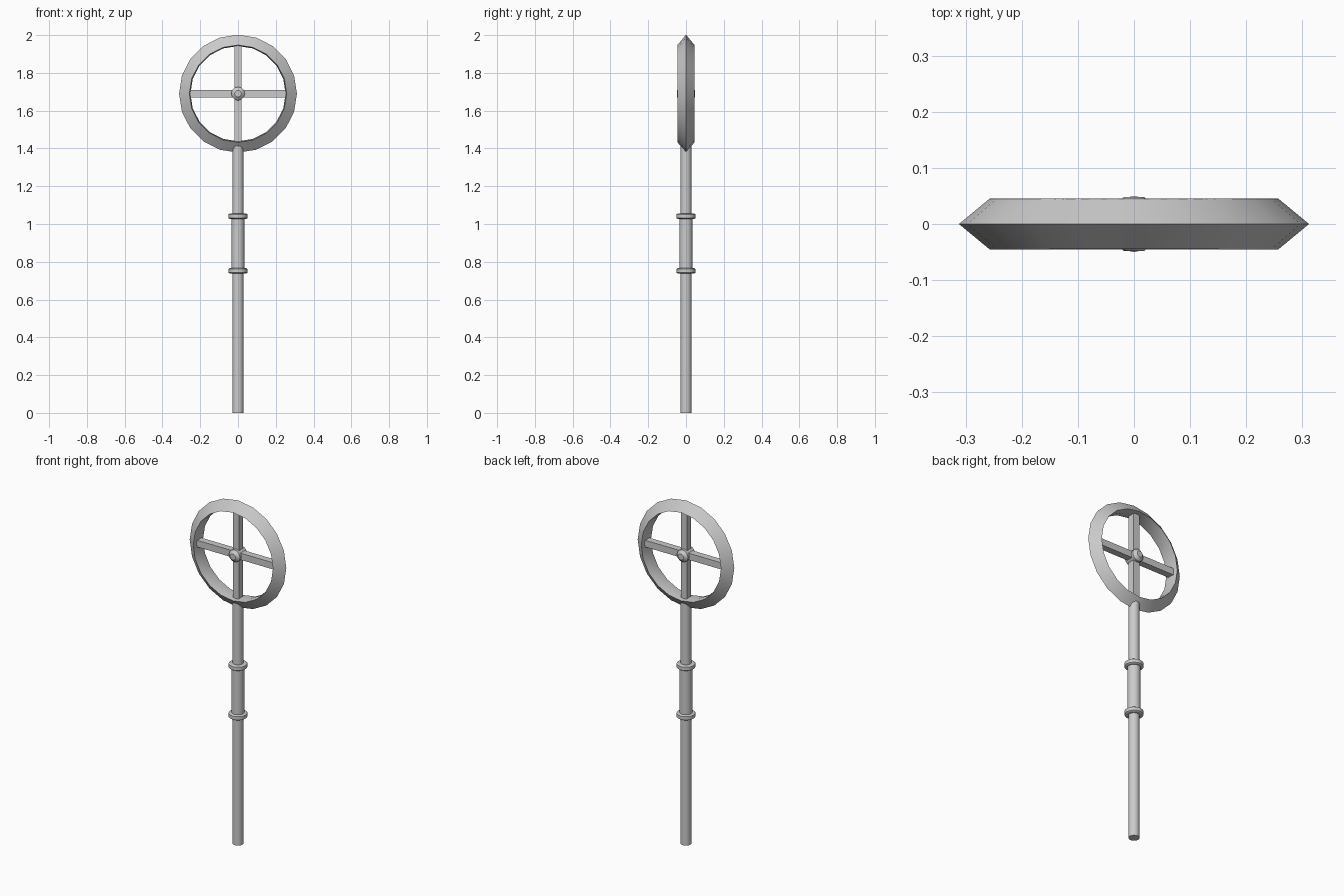
import bpy, math
from mathutils import Matrix

if "Cube" in bpy.data.objects:
    bpy.data.objects.remove(bpy.data.objects["Cube"])

RING_Z = 1.69


def lathe(name, profile, sides, closed=False, matrix=Matrix()):
    """Revolve (radius, height) points about z; open profiles get end caps."""
    n = len(profile)
    verts = []
    for i in range(sides):
        a = 2 * math.pi * i / sides
        verts += [(r * math.cos(a), r * math.sin(a), h) for r, h in profile]
    faces = []
    for i in range(sides):
        j = (i + 1) % sides
        for k in range(n if closed else n - 1):
            m = (k + 1) % n
            faces.append((i * n + k, j * n + k, j * n + m, i * n + m))
    if not closed:
        faces.append([i * n for i in reversed(range(sides))])
        faces.append([i * n + n - 1 for i in range(sides)])
    mesh = bpy.data.meshes.new(name)
    mesh.from_pydata(verts, [], faces)
    mesh.transform(matrix)
    obj = bpy.data.objects.new(name, mesh)
    bpy.context.collection.objects.link(obj)
    bpy.ops.object.select_all(action='DESELECT')
    obj.select_set(True)
    bpy.context.view_layer.objects.active = obj
    bpy.ops.object.shade_smooth_by_angle(angle=math.radians(31))
    return obj


def box(name, size, z):
    bpy.ops.mesh.primitive_cube_add(size=1, location=(0, 0, z))
    obj = bpy.context.object
    obj.name = name
    obj.scale = size


# Shaft, grip and collars
lathe("shaft", [(0.029, 0), (0.029, 1.43)], 16)
lathe("grip", [(0.034, 0.75), (0.034, 1.045)], 16)
for label, z in (("lower", 0.752), ("upper", 1.041)):
    lathe(label + "_collar", [(0.044, z - 0.014), (0.05, z - 0.010),
                              (0.05, z + 0.010), (0.044, z + 0.014)], 16)

# Head ring with a sharp outer edge, turned to face the front
facing = Matrix.Translation((0, 0, RING_Z)) @ Matrix.Rotation(math.pi / 2, 4, 'X')
lathe("ring", [(0.252, 0), (0.2575, -0.045), (0.312, 0), (0.2575, 0.045)],
      20, True, facing)

# Crossed spokes and hub
box("vertical_spoke", (0.039, 0.039, 0.52), RING_Z)
box("horizontal_spoke", (0.52, 0.039, 0.039), RING_Z)
lathe("hub", [(0.018, -0.048), (0.036, -0.033), (0.036, 0.033), (0.018, 0.048)],
      12, False, facing)
